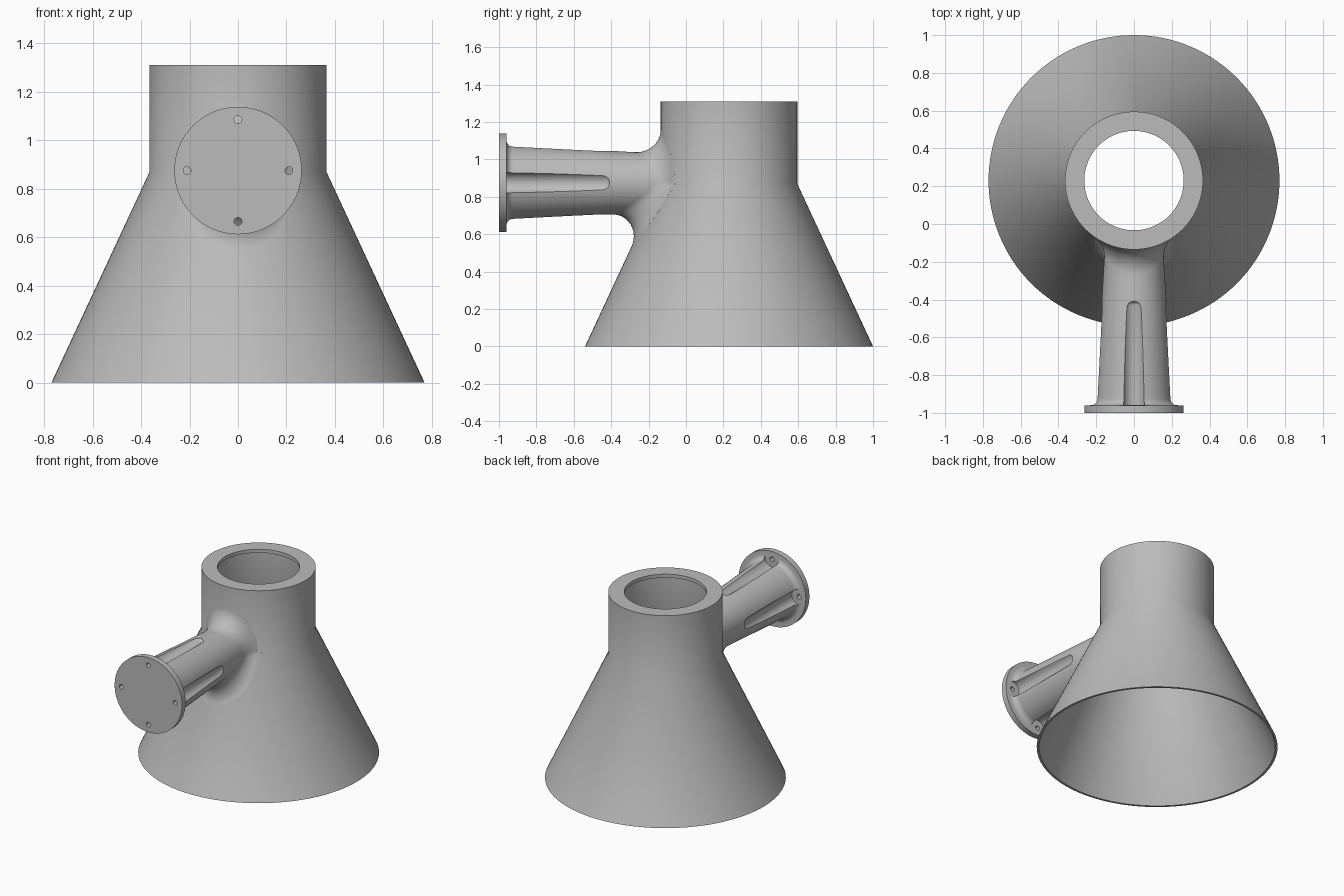
import bpy, bmesh
from math import sin, cos, pi, sqrt
from mathutils import Vector

if "Cube" in bpy.data.objects:
    bpy.data.objects.remove(bpy.data.objects["Cube"], do_unlink=True)

SEG = 96
AXIS_Y = 0.23      # vertical axis of the hopper
ARM_Z = 0.875      # height of the arm axis
NECK_R, BASE_R, NECK_Z, TOP_Z = 0.365, 0.77, 0.87, 1.31

grey = bpy.data.materials.new("plain grey")
grey.use_nodes = True
grey.diffuse_color = (0.5, 0.5, 0.5, 1)
grey.node_tree.nodes["Principled BSDF"].inputs["Base Color"].default_value = (0.5, 0.5, 0.5, 1)


def finish(name, bm):
    bmesh.ops.remove_doubles(bm, verts=bm.verts, dist=1e-6)
    bmesh.ops.recalc_face_normals(bm, faces=bm.faces)
    mesh = bpy.data.meshes.new(name)
    bm.to_mesh(mesh)
    bm.free()
    mesh.materials.append(grey)
    obj = bpy.data.objects.new(name, mesh)
    bpy.context.collection.objects.link(obj)
    return obj


def skin(bm, rings, closed=False):
    """Bridge successive rings of points with quads."""
    loops = [[bm.verts.new(p) for p in ring] for ring in rings]
    pairs = list(zip(loops, loops[1:]))
    if closed:
        pairs.append((loops[-1], loops[0]))
    for a, b in pairs:
        n = len(a)
        for i in range(n):
            j = (i + 1) % n
            bm.faces.new((a[i], a[j], b[j], b[i]))
    return loops


def circle(r, n=SEG):
    return [(r * cos(2 * pi * i / n), r * sin(2 * pi * i / n)) for i in range(n)]


def body_y(x, z):
    """Front of the hopper's outer surface."""
    r = NECK_R + max(0, NECK_Z - z) * (BASE_R - NECK_R) / NECK_Z
    return AXIS_Y - sqrt(r * r - x * x)


def arm_r(y):
    return 0.2 - 0.056 * (y + 0.93)


# Hollow hopper: cone, neck and inward lip at the top
wall = 0.015
profile = [(BASE_R, 0), (NECK_R, NECK_Z), (NECK_R, TOP_Z), (0.263, TOP_Z),
           (0.263, TOP_Z - 0.025), (NECK_R - wall, TOP_Z - 0.025),
           (NECK_R - wall, NECK_Z), (BASE_R - wall, 0)]
bm = bmesh.new()
skin(bm, [[(x, y + AXIS_Y, z) for x, y in circle(r, 128)] for r, z in profile], closed=True)
hopper = finish("hopper", bm)


def blend_curve(a):
    """Rounded path from the arm onto the hopper at angle a around the arm."""
    ca, sa = cos(a), sin(a)
    y = -0.15
    for _ in range(20):
        r = arm_r(y)
        y = body_y(r * ca, ARM_Z + r * sa)
    reach = 0.07 + sa * sa * (0.06 if sa > 0 else 0.11)
    start_y = y - reach - 0.007
    r_end = r + reach
    start = Vector((arm_r(start_y) * ca, start_y, ARM_Z + arm_r(start_y) * sa))
    corner = Vector((r * ca, y, ARM_Z + r * sa))
    end = Vector((r_end * ca, 0, ARM_Z + r_end * sa))
    end.y = body_y(end.x, end.z)
    u, v = (start - corner).normalized(), (end - corner).normalized()
    w = sqrt(max(0, (1 - u.dot(v)) / 2))
    points = []
    for k in range(13):
        t = k / 12
        b0, b1, b2 = (1 - t) ** 2, 2 * w * t * (1 - t), t * t
        points.append((start * b0 + corner * b1 + end * b2) / (b0 + b1 + b2))
    return points


# Arm: flange, small fillet, tapered shaft, blend, then a hidden end in the wall
rings = [[(x, y, ARM_Z + z) for x, z in circle(r)]
         for r, y in [(0.263, -1), (0.263, -0.96)]]
for k in range(7):
    a = k / 6 * pi / 2
    r, y = 0.236 - 0.036 * sin(a), -0.924 - 0.036 * cos(a)
    rings.append([(x, y, ARM_Z + z) for x, z in circle(r)])
curves = [blend_curve(2 * pi * i / SEG) for i in range(SEG)]
first = [Vector(p) for p in rings[-1]]
for k in range(1, 6):
    rings.append([p.lerp(c[0], k / 6) for p, c in zip(first, curves)])
for k in range(13):
    rings.append([c[k] for c in curves])
for k in range(12, 0, -1):
    ring = []
    for c in curves:
        x, z = c[-1].x * k / 12, ARM_Z + (c[-1].z - ARM_Z) * k / 12
        ring.append((x, body_y(x, z) + 0.007, z))
    rings.append(ring)
bm = bmesh.new()
loops = skin(bm, rings)
bm.faces.new(loops[0])
bm.faces.new(loops[-1])
arm = finish("flanged_arm", bm)


def cut_four(name, profile, n):
    """Cut four round pockets, spaced evenly about the arm axis."""
    bm = bmesh.new()
    for q in range(4):
        cx, cz = 0.21 * cos(q * pi / 2), ARM_Z + 0.21 * sin(q * pi / 2)
        ends = skin(bm, [[(cx + x, y, cz + z) for x, z in circle(r, n)] for r, y in profile])
        bm.faces.new(ends[0])
        bm.faces.new(ends[-1])
    cutter = finish(name, bm)
    cutter.hide_render = True
    mod = arm.modifiers.new(name, "BOOLEAN")
    mod.operation = "DIFFERENCE"
    mod.solver = "EXACT"
    mod.object = cutter
    bpy.context.view_layer.objects.active = arm
    bpy.ops.object.modifier_apply(modifier=mod.name)
    bpy.data.objects.remove(cutter, do_unlink=True)


# Bolt clearance grooves and bolt holes
cut_four("groove_cutter", [(0.056, -0.959), (0.056, -0.44), (0.05, -0.42), (0.04, -0.41)], 48)
cut_four("bolt_hole_cutter", [(0.016, -1.05), (0.016, -0.93)], 24)

for obj in (hopper, arm):
    bpy.ops.object.select_all(action="DESELECT")
    obj.select_set(True)
    bpy.context.view_layer.objects.active = obj
    bpy.ops.object.shade_smooth_by_angle(angle=0.45)
